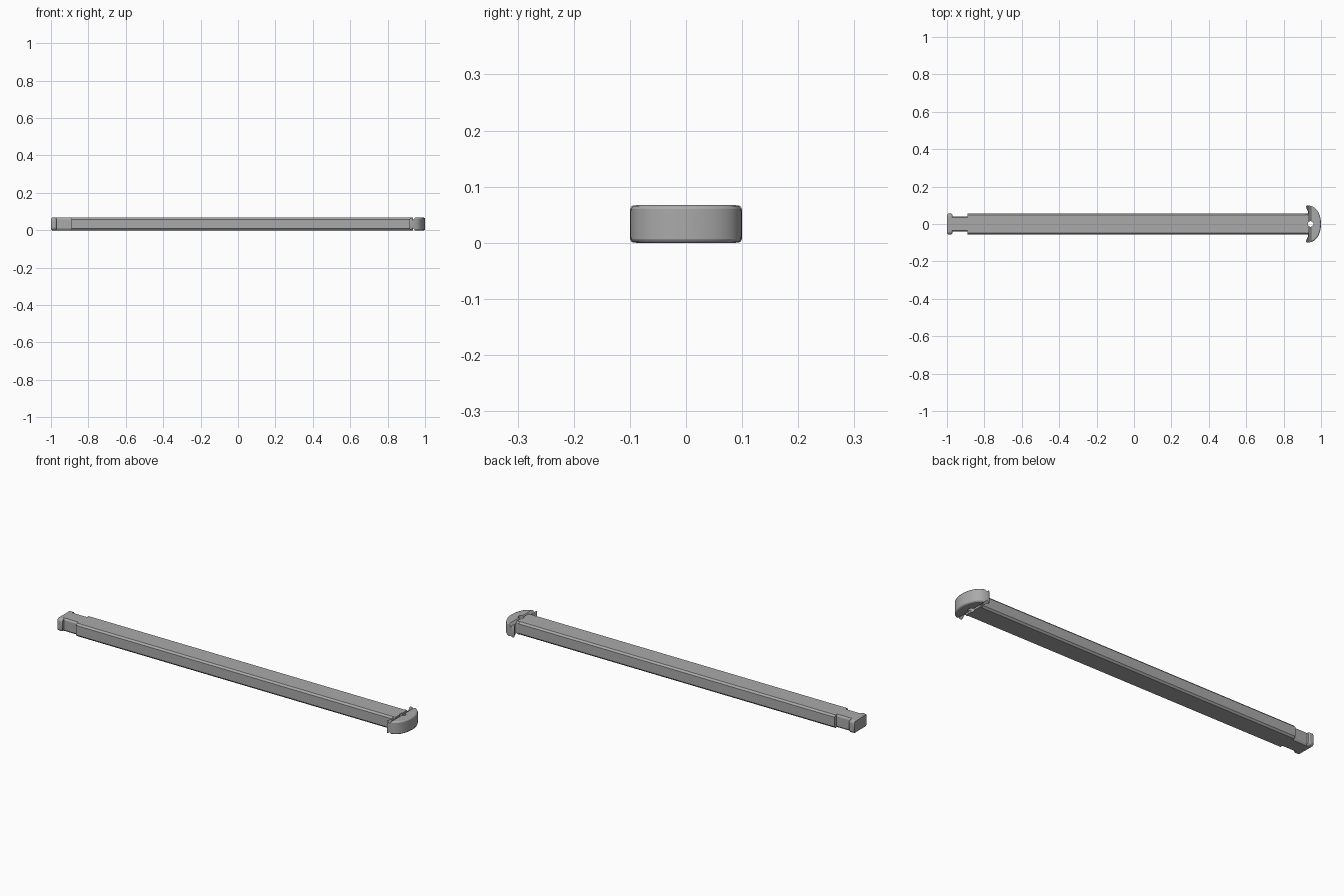
import bpy, bmesh, math
from mathutils import Matrix, Vector

if "Cube" in bpy.data.objects:
    bpy.data.objects.remove(bpy.data.objects["Cube"])

H = 0.067
MID = H / 2
grey = bpy.data.materials.new("plain_grey")
grey.use_nodes = True
grey.diffuse_color = (0.4, 0.4, 0.4, 1)
grey.node_tree.nodes["Principled BSDF"].inputs["Base Color"].default_value = (0.4, 0.4, 0.4, 1)


def finish(name, bm):
    bmesh.ops.recalc_face_normals(bm, faces=bm.faces)
    me = bpy.data.meshes.new(name)
    bm.to_mesh(me)
    bm.free()
    ob = bpy.data.objects.new(name, me)
    bpy.context.collection.objects.link(ob)
    me.materials.append(grey)
    return ob


def prism(name, pts, offset):
    """Extrude a closed 3D outline by an offset."""
    bm = bmesh.new()
    face = bm.faces.new([bm.verts.new(p) for p in pts])
    new = bmesh.ops.extrude_face_region(bm, geom=[face])["geom"]
    bmesh.ops.translate(bm, vec=offset, verts=[v for v in new if isinstance(v, bmesh.types.BMVert)])
    return finish(name, bm)


def cone(name, r1, r2, depth, centre, along_x):
    bm = bmesh.new()
    bmesh.ops.create_cone(bm, cap_ends=True, segments=32, radius1=r1, radius2=r2, depth=depth)
    turn = Matrix.Rotation(math.pi / 2, 4, "Y") if along_x else Matrix()
    bm.transform(Matrix.Translation(centre) @ turn)
    return finish(name, bm)


def cut(ob, cutter):
    mod = ob.modifiers.new("cut", "BOOLEAN")
    mod.operation, mod.object, mod.solver = "DIFFERENCE", cutter, "EXACT"
    cutter.hide_render = True
    cutter.hide_set(True)


def bevel(ob, width, segments=1, angle=40):
    mod = ob.modifiers.new("bevel", "BEVEL")
    mod.width, mod.segments = width, segments
    mod.limit_method, mod.angle_limit = "ANGLE", math.radians(angle)


def section(half, flat, x):
    """Flat top and bottom with gently bowed sides."""
    z = MID - 0.009
    right = [(flat, -MID), (half, -z), (half, z), (flat, MID)]
    return [(x, y, MID + h) for y, h in right] + [(x, -y, MID + h) for y, h in reversed(right)]


# Long shaft
shaft = prism("shaft", section(0.055, 0.047, -0.89), (1.825, 0, 0))

# Narrow neck and end flange
neck = prism("neck", section(0.04, 0.034, -0.98), (0.1, 0, 0))
flange = prism("end_flange", section(0.055, 0.046, -1.0), (0.03, 0, 0))
bevel(flange, 0.005)
cut(flange, cone("flange_dimple_cutter", 0.017, 0.002, 0.03, (-0.99, 0, MID), True))

# Half-round head with small barbs at its back corners
outline = [(0.918, 0.094), (0.922, 0.1), (0.935, 0.099)]
arc = [(0.94 + 0.06 * math.cos(a), 0.096 * math.sin(a))
       for a in (math.radians(80 - 8 * i) for i in range(21))]
back = [(0.935, -0.099), (0.922, -0.1), (0.918, -0.094), (0.934, -0.058),
        (0.918, -0.054), (0.918, 0.054), (0.934, 0.058)]
head = prism("head", [(x, y, 0) for x, y in outline + arc + back], (0, 0, H))

# Head edge slopes: a chamfer cut from the curved rim only
for v in head.data.vertices:
    v.co.z = min(max(v.co.z, 0), H)
bevel(head, 0.008, 2, 60)

# Cross grooves over top and bottom of the head
for side, z, tip in (("top", H + 0.002, H - 0.012), ("bottom", -0.002, 0.012)):
    groove = prism(side + "_groove_cutter",
                   [(0.922, -0.15, z), (0.948, -0.15, z), (0.935, -0.15, tip)], (0, 0.3, 0))
    cut(head, groove)

# Vertical pin hole and axial countersink
cut(head, cone("pin_hole_cutter", 0.015, 0.015, 0.2, (0.944, 0, MID), False))
cut(head, cone("head_countersink_cutter", 0.002, 0.018, 0.03, (0.988, 0, MID), True))
cut(shaft, cone("shaft_hole_cutter", 0.015, 0.015, 0.2, (0.944, 0, MID), False))

# Smooth the rounded rim, keep hard edges
for ob in (head, flange, shaft, neck):
    bpy.ops.object.select_all(action="DESELECT")
    ob.select_set(True)
    bpy.context.view_layer.objects.active = ob
    bpy.ops.object.shade_smooth_by_angle(angle=math.radians(30))
